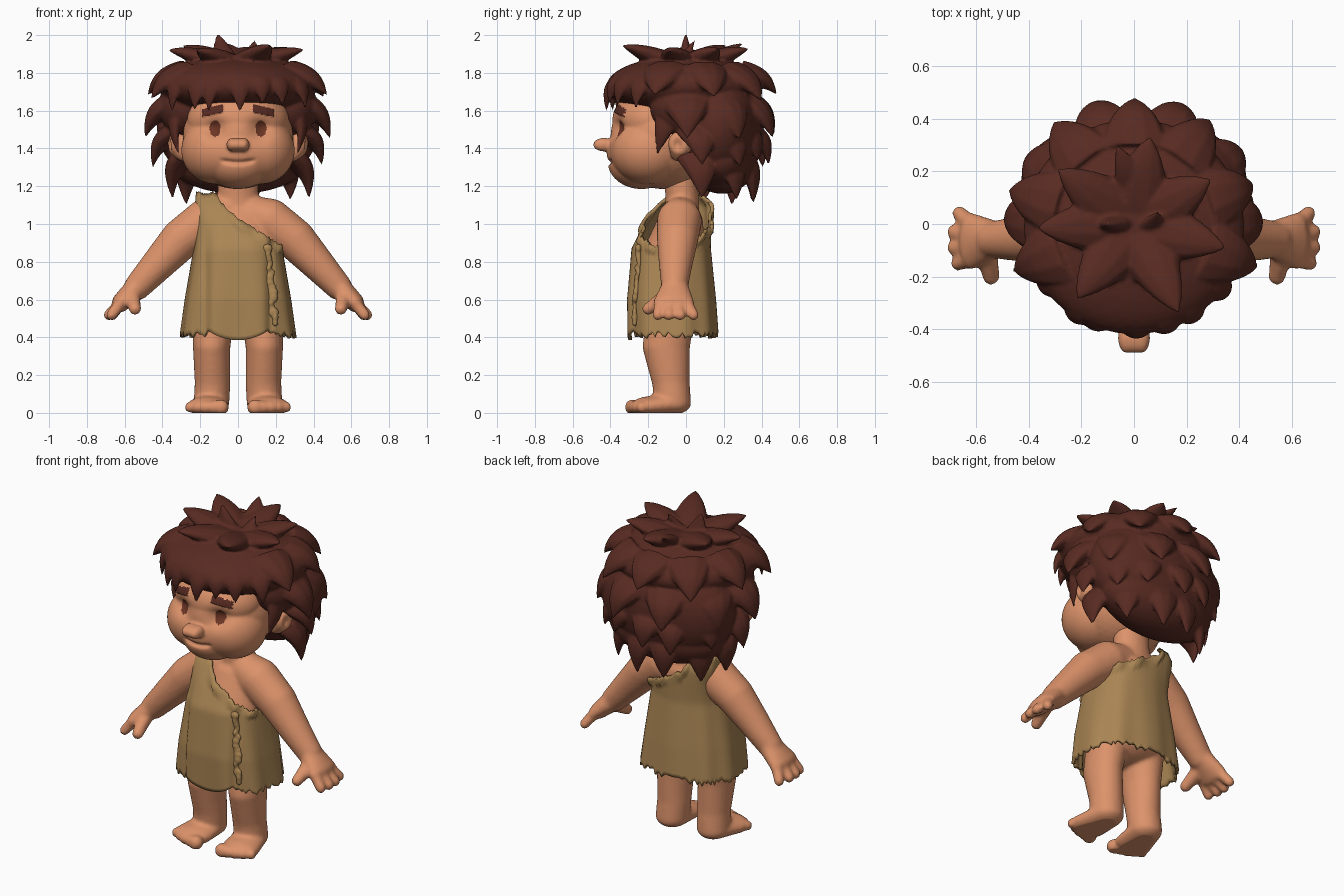
import bpy, bmesh, math, random
from mathutils import Vector, Matrix

if "Cube" in bpy.data.objects:
    bpy.data.objects.remove(bpy.data.objects["Cube"])

random.seed(4)


def material(name, rgb):
    m = bpy.data.materials.new(name)
    m.diffuse_color = (*rgb, 1)
    m.use_nodes = True
    m.node_tree.nodes["Principled BSDF"].inputs["Base Color"].default_value = m.diffuse_color
    return m


SKIN = material("skin", (0.72, 0.29, 0.145))
HAIR = material("hair_brown", (0.098, 0.024, 0.016))
HIDE = material("tan_hide", (0.40, 0.235, 0.088))
EYE = material("eye_brown", (0.15, 0.036, 0.018))


def ball(bm, p):
    """Ellipsoid from (x, y, z, rx, ry, rz)."""
    mat = Matrix.Translation(p[:3]) @ Matrix.Diagonal((p[3], p[4], p[5], 1))
    r = max(p[3:])
    bmesh.ops.create_icosphere(bm, subdivisions=4 if r > 0.15 else 3 if r > 0.05 else 2, radius=1, matrix=mat)


def chain(bm, pts, n=6, mirror=False):
    """Row of overlapping ellipsoids blended between the given ones."""
    for s in ((1, -1) if mirror else (1,)):
        q = [(s * p[0], *p[1:]) for p in pts]
        ball(bm, q[0])
        for a, b in zip(q, q[1:]):
            for i in range(1, n + 1):
                t = i / n
                ball(bm, [u + (v - u) * t for u, v in zip(a, b)])


def r3(x, y, z, r):
    return (x, y, z, r, r, r)


def finish(bm, name, mats, voxel=None, smooth=0, thick=0):
    """Make an object, fuse or thicken it with modifiers, bake and shade smooth."""
    me = bpy.data.meshes.new(name)
    bm.to_mesh(me)
    bm.free()
    ob = bpy.data.objects.new(name, me)
    bpy.context.collection.objects.link(ob)
    if voxel:
        m = ob.modifiers.new("fuse", 'REMESH')
        m.mode = 'VOXEL'
        m.voxel_size = voxel
    if smooth:
        m = ob.modifiers.new("soften", 'SMOOTH')
        m.factor = 0.5
        m.iterations = smooth
    if thick:
        m = ob.modifiers.new("thickness", 'SOLIDIFY')
        m.thickness = thick
        m.offset = -1
    deps = bpy.context.evaluated_depsgraph_get()
    me = bpy.data.meshes.new_from_object(ob.evaluated_get(deps))
    ob.modifiers.clear()
    ob.data = me
    me.materials.clear()
    for m in mats:
        me.materials.append(m)
    for p in me.polygons:
        p.use_smooth = True
        p.material_index = 0
    return ob


# Body: torso, neck, arms, hands, legs and feet fused together
bm = bmesh.new()
chain(bm, [(0, -0.07, 0.55, 0.21, 0.18, 0.12), (0, -0.06, 0.85, 0.20, 0.165, 0.12),
           (0, -0.03, 1.01, 0.19, 0.12, 0.10)])
chain(bm, [(0, -0.02, 1.05, 0.14, 0.09, 0.08), (0, -0.02, 1.14, 0.11, 0.09, 0.06),
           (0, -0.03, 1.26, 0.11, 0.09, 0.06)])
chain(bm, [r3(0.08, -0.03, 1.05, 0.10), r3(0.17, -0.035, 1.015, 0.12), r3(0.30, -0.045, 0.92, 0.11),
           r3(0.42, -0.055, 0.79, 0.09), r3(0.53, -0.06, 0.67, 0.072)], 8, True)
chain(bm, [(0.55, -0.06, 0.65, 0.06, 0.08, 0.06), (0.62, -0.065, 0.585, 0.047, 0.11, 0.052)], 5, True)
for y0, y1, x1 in ((0.005, 0.04, 0.665), (-0.045, -0.03, 0.685), (-0.09, -0.09, 0.685), (-0.135, -0.15, 0.67)):
    chain(bm, [r3(0.625, y0, 0.575, 0.034), r3(x1, y1, 0.518, 0.03)], 5, True)
chain(bm, [r3(0.56, -0.11, 0.61, 0.045), r3(0.545, -0.20, 0.55, 0.034)], 5, True)
chain(bm, [(0.128, -0.08, 0.52, 0.115, 0.13, 0.1), (0.14, -0.105, 0.35, 0.10, 0.127, 0.08),
           (0.135, -0.08, 0.16, 0.095, 0.10, 0.08), (0.14, -0.07, 0.05, 0.095, 0.098, 0.06)], 10, True)
chain(bm, [(0.14, -0.07, 0.05, 0.095, 0.095, 0.06), (0.162, -0.20, 0.035, 0.112, 0.09, 0.052)], 6, True)
for i, r in enumerate((0.044, 0.036, 0.035, 0.033, 0.031)):
    for s in (1, -1):
        ball(bm, r3(s * (0.09 + i * 0.041), -0.282 + 0.003 * i * i, 0.03, r))
body = finish(bm, "body", [SKIN], 0.0105, 8)
for v in body.data.vertices:  # flat soles
    v.co.z = max(v.co.z, 0.0)

# Head with cheeks, chin, nose and ears
bm = bmesh.new()
ball(bm, (0, -0.12, 1.46, 0.292, 0.28, 0.275))
ball(bm, (0, -0.18, 1.55, 0.27, 0.21, 0.17))
ball(bm, (0, -0.235, 1.33, 0.18, 0.18, 0.145))
chain(bm, [(0.0, -0.22, 1.38, 0.2, 0.2, 0.18), (0.115, -0.20, 1.39, 0.185, 0.195, 0.18)], 4, True)
chain(bm, [(-0.03, -0.435, 1.42, 0.031, 0.057, 0.036), (0.03, -0.435, 1.42, 0.031, 0.057, 0.036)], 4)
chain(bm, [(0.29, -0.04, 1.38, 0.05, 0.045, 0.05), (0.325, -0.03, 1.425, 0.052, 0.065, 0.07)], 3, True)
head = finish(bm, "head", [SKIN, HAIR, EYE], 0.0075, 6)


def on_brow(x, z):
    return 0.078 < abs(x) < 0.19 and abs(z - 1.612 + 0.22 * (abs(x) - 0.08)) < 0.021


for v in head.data.vertices:  # eye sockets, mouth line, raised brows, ear hollows
    x, y, z = v.co
    ax = abs(x)
    if y < -0.2:
        v.co.y += 0.035 * math.exp(-((ax - 0.12) / 0.055) ** 2 - ((z - 1.505) / 0.05) ** 2)
        if y > -0.425:
            v.co.y += 0.018 * math.exp(-((z - 1.325 - 1.5 * x * x) / 0.012) ** 2 - (ax / 0.085) ** 6)
        if on_brow(x, z):
            v.co.y -= 0.009
    elif ax > 0.3:
        v.co.x -= math.copysign(0.025, x) * math.exp(-((y + 0.045) / 0.025) ** 2 - ((z - 1.42) / 0.035) ** 2)
for p in head.data.polygons:  # brow and eye colours
    x, y, z = p.center
    if y < -0.2:
        if on_brow(x, z):
            p.material_index = 1
        elif ((abs(x) - 0.122) / 0.03) ** 2 + ((z - 1.505) / 0.043) ** 2 < 1:
            p.material_index = 2


# Hair: rounded mass plus rows of chunky pointed locks
def lock(bm, root, tip, w, out, bulge=0.04):
    root, tip, out = Vector(root), Vector(tip), Vector(out).normalized()
    axis = tip - root
    side = axis.cross(out).normalized()
    nrm = side.cross(axis).normalized()
    rings = []
    for i in range(8):
        t = i / 8
        c = root + axis * t + out * bulge * math.sin(math.pi * t)
        h = w * (1 - t ** 1.35)
        rings.append([bm.verts.new(c + side * h * math.cos(k * math.pi / 5) + nrm * 0.55 * h * math.sin(k * math.pi / 5))
                      for k in range(10)])
    end = bm.verts.new(tip)
    bm.faces.new(rings[0])
    for a, b in zip(rings, rings[1:]):
        for k in range(10):
            bm.faces.new((a[k], a[k - 1], b[k - 1], b[k]))
    for k in range(10):
        bm.faces.new((rings[-1][k], rings[-1][k - 1], end))


bm = bmesh.new()
ball(bm, (0, -0.01, 1.73, 0.42, 0.41, 0.16))
ball(bm, (0, 0.17, 1.51, 0.43, 0.24, 0.33))
ball(bm, (0, 0.19, 1.34, 0.37, 0.185, 0.18))
chain(bm, [(0.27, 0.0, 1.62, 0.15, 0.19, 0.16)], 1, True)
# rows: count, first and last angle, root radius and z, tip radius and z, half width, jitter
for n, a0, a1, rr, rz, tr, tz, w, jit in ((7, 35, 340, 0.06, 1.83, 0.36, 1.93, 0.12, 9),
                                          (7, -20, 200, 0.27, 1.80, 0.50, 1.66, 0.14, 2),
                                          (6, 0, 180, 0.33, 1.64, 0.495, 1.46, 0.14, 4),
                                          (7, 12, 168, 0.33, 1.49, 0.45, 1.31, 0.12, 4),
                                          (6, 14, 166, 0.29, 1.36, 0.375, 1.11, 0.125, 3),
                                          (7, 216, 324, 0.33, 1.78, 0.435, 1.60, 0.085, 4)):
    for i in range(n):
        a = math.radians(a0 + (a1 - a0) * i / (n - 1) + random.uniform(-jit, jit))
        c, s = math.cos(a), math.sin(a)
        k = tr + random.uniform(-0.02, 0.01) + (0.02 if tr < 0.4 and tz > 1.9 and s < 0 else 0)
        z = tz + random.uniform(-0.02, 0.025)
        lock(bm, (rr * c, rr * s, rz), (k * c, k * s, z), w, (c, s, 0.6))
for s in (1, -1):  # sideburns
    lock(bm, (s * 0.305, -0.07, 1.64), (s * 0.31, -0.155, 1.36), 0.085, (s, -0.2, 0), 0.03)
lock(bm, (-0.06, 0.02, 1.81), (-0.11, 0.0, 2.02), 0.09, (0, -1, 0), 0.01)
lock(bm, (0.06, -0.02, 1.81), (0.09, 0.05, 1.98), 0.08, (0, -1, 0), 0.01)
lock(bm, (0.02, 0.1, 1.81), (-0.07, 0.31, 1.96), 0.09, (0, 0, 1), 0.02)
bmesh.ops.recalc_face_normals(bm, faces=bm.faces[:])
hair = finish(bm, "hair", [HAIR], 0.009, 3)
for v in hair.data.vertices:
    v.co.z = min(v.co.z, 2.0)

# Tunic: lofted wrap with a one-shoulder neckline and a torn hem
SECTIONS = ((0.36, 0.312, -0.31, 0.17), (0.60, 0.28, -0.315, 0.155), (0.87, 0.235, -0.29, 0.13),
            (1.0, 0.222, -0.225, 0.135), (1.1, 0.228, -0.16, 0.135), (1.2, 0.22, -0.04, 0.06))


def squash(v, e=0.8):
    return math.copysign(abs(v) ** e, v)


def tunic_point(u, z, extra=0.0):
    for a, b in zip(SECTIONS, SECTIONS[1:]):
        if z <= b[0]:
            break
    t = (z - a[0]) / (b[0] - a[0])
    rx, yf, yb = (a[i] + (b[i] - a[i]) * t for i in (1, 2, 3))
    e = 0.8 - 0.3 * max(0, min(1, (z - 0.9) / 0.15))  # squarer towards the shoulder
    c, s = squash(math.cos(u)), squash(math.sin(u), e)
    x = (rx + extra) * c
    if s < 0:  # panel grooves on the front
        extra -= 0.018 * math.exp(-((abs(x) - 0.17) / 0.018) ** 2) * max(0, min(1, (1.0 - z) * 4))
    return Vector((x, (yf + yb) / 2 + ((yb - yf) / 2 + extra) * s, z))


def neckline(u):
    x = 0.22 * squash(math.cos(u))
    low = 0.88 if math.sin(u) < 0 else 0.92
    if x < -0.11:
        return 1.165
    if x < -0.06:
        return 1.165 - (x + 0.11) / 0.05 * 0.09
    return 1.075 + (low - 1.075) * (x + 0.06) / 0.28


bm = bmesh.new()
COLS, ROWS = 120, 30
grid = []
for i in range(COLS):
    u = 2 * math.pi * i / COLS
    x = 0.3 * squash(math.cos(u))
    if math.sin(u) < 0 and abs(x) < 0.17:
        hem = 0.385 + 0.06 * (x / 0.17) ** 2
    else:
        hem = 0.395 + random.uniform(0, 0.035)
    top = neckline(u) + random.uniform(-0.01, 0.008)
    col = []
    for j in range(ROWS + 1):
        t = j / ROWS
        frill = 0.018 * (0.5 + 0.5 * math.sin(11 * u)) if t > 0.92 and top < 1.14 else 0
        fold = 0.006 * math.sin(9 * u) * (1 - t)
        col.append(bm.verts.new(tunic_point(u, hem + (top - hem) * t, frill + fold)))
    grid.append(col)
for i in range(COLS):
    a, b = grid[i], grid[(i + 1) % COLS]
    for j in range(ROWS):
        bm.faces.new((a[j], b[j], b[j + 1], a[j + 1]))
finish(bm, "tunic", [HIDE], thick=0.018)

# Torn overlap edge down the front of the tunic
bm = bmesh.new()
for i in range(16):
    z = 0.48 + i * 0.026
    p = tunic_point(math.radians(-54 + random.uniform(-3, 2)), z)
    ball(bm, (p.x, p.y, z, random.uniform(0.015, 0.03), random.uniform(0.012, 0.02), random.uniform(0.02, 0.035)))
finish(bm, "torn_edge", [HIDE], 0.006, 2)
